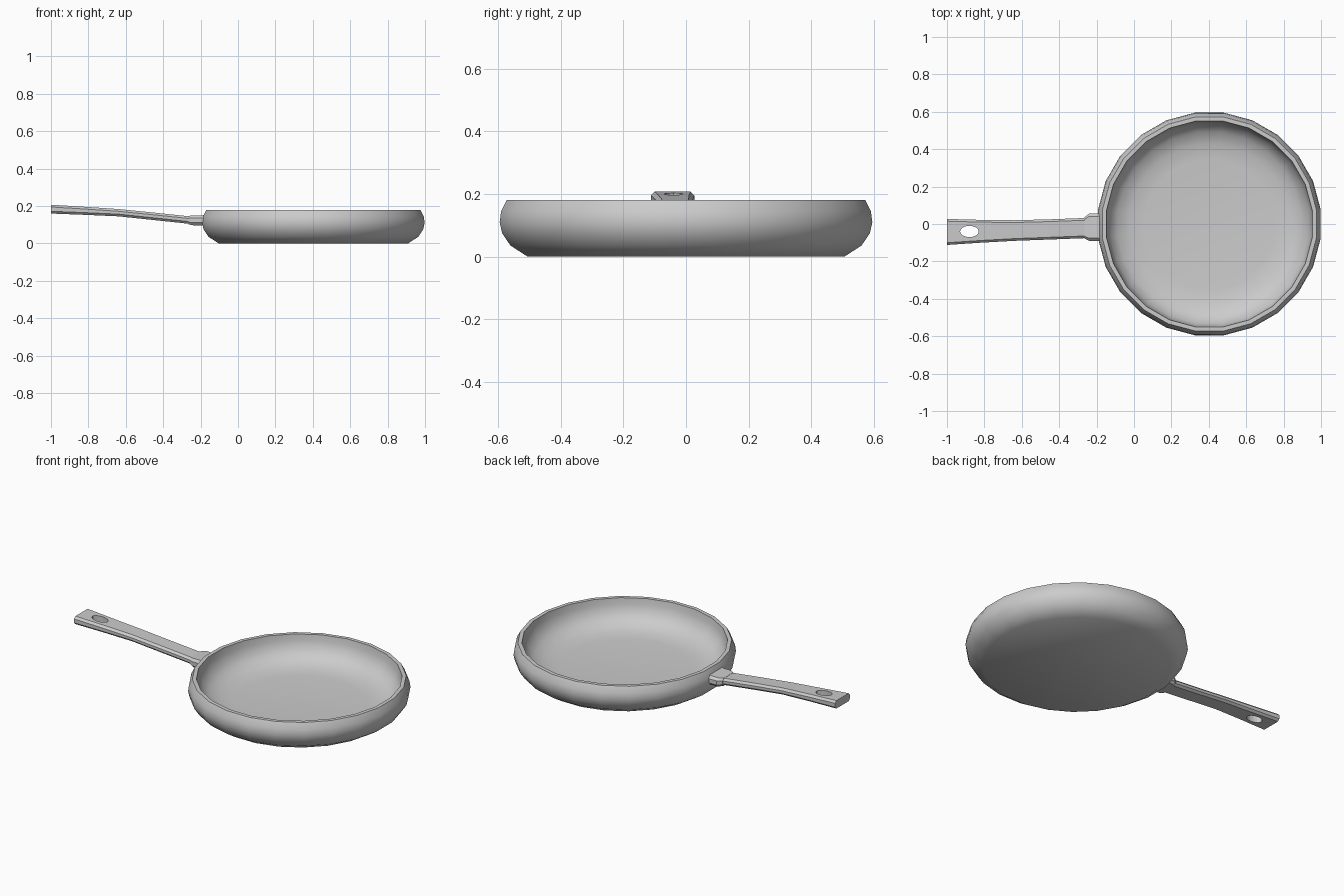
import bpy, bmesh, math

cube = bpy.data.objects.get("Cube")
if cube:
    bpy.data.objects.remove(cube, do_unlink=True)

metal = bpy.data.materials.new("grey metal")
metal.use_nodes = True
colour = (0.6, 0.6, 0.6, 1)
metal.diffuse_color = colour
metal.node_tree.nodes["Principled BSDF"].inputs["Base Color"].default_value = colour


def make_object(name, bm, angle):
    bmesh.ops.recalc_face_normals(bm, faces=bm.faces)
    mesh = bpy.data.meshes.new(name)
    bm.to_mesh(mesh)
    bm.free()
    obj = bpy.data.objects.new(name, mesh)
    bpy.context.collection.objects.link(obj)
    mesh.materials.append(metal)
    bpy.ops.object.select_all(action="DESELECT")
    obj.select_set(True)
    bpy.context.view_layer.objects.active = obj
    bpy.ops.object.shade_smooth_by_angle(angle=math.radians(angle))
    return obj


def loft(bm, rings):
    """Skin closed rings of points and cap both ends."""
    rows = [[bm.verts.new(p) for p in ring] for ring in rings]
    n = len(rows[0])
    for a, b in zip(rows, rows[1:]):
        for i in range(n):
            j = (i + 1) % n
            bm.faces.new((a[i], a[j], b[j], b[i]))
    bm.faces.new(rows[0])
    bm.faces.new(rows[-1])


# Pan body: outer wall, rim, inner wall and floor as (radius, height)
SIDES = 24
CENTRE = 0.403
profile = [(0.51, 0), (0.565, 0.035), (0.592, 0.075), (0.6, 0.11), (0.595, 0.145),
           (0.577, 0.18), (0.555, 0.18), (0.55, 0.145), (0.535, 0.1),
           (0.495, 0.062), (0.43, 0.038), (0.35, 0.03)]


def circle(radius, z):
    angles = [math.tau * (i + 0.5) / SIDES for i in range(SIDES)]
    return [(CENTRE + radius * math.cos(a), radius * math.sin(a), z) for a in angles]


bm = bmesh.new()
loft(bm, [circle(r, z) for r, z in profile])
make_object("pan_body", bm, 35)


# Handle and collar: chamfered cross-sections along x
def section(x, y0, y1, z0, z1, c):
    return [(x, y0 + c, z0), (x, y1 - c, z0), (x, y1, z0 + c), (x, y1, z1 - c),
            (x, y1 - c, z1), (x, y0 + c, z1), (x, y0, z1 - c), (x, y0, z0 + c)]


bm = bmesh.new()
loft(bm, [section(*s) for s in (
    (-1.0, -0.112, 0.027, 0.16, 0.207, 0.012),
    (-0.82, -0.1, 0.022, 0.153, 0.196, 0.012),
    (-0.64, -0.09, 0.02, 0.145, 0.184, 0.012),
    (-0.45, -0.083, 0.025, 0.125, 0.165, 0.012),
    (-0.24, -0.075, 0.033, 0.103, 0.143, 0.012))])
handle = make_object("handle", bm, 30)

# Hanging hole cut through the handle end
bpy.ops.mesh.primitive_cylinder_add(vertices=16, radius=1, depth=0.3,
                                    location=(-0.88, -0.04, 0.18))
cutter = bpy.context.object
cutter.scale = (0.05, 0.03, 1)
cutter.hide_render = True
cut = handle.modifiers.new("hanging_hole", "BOOLEAN")
cut.operation = "DIFFERENCE"
cut.object = cutter
cut.solver = "EXACT"
bpy.context.view_layer.objects.active = handle
bpy.ops.object.modifier_apply(modifier=cut.name)
bpy.data.objects.remove(cutter, do_unlink=True)

# Collar joining the handle to the wall
bm = bmesh.new()
loft(bm, [section(*s) for s in (
    (-0.265, -0.078, 0.036, 0.102, 0.147, 0.012),
    (-0.24, -0.09, 0.055, 0.097, 0.15, 0.014),
    (-0.19, -0.09, 0.055, 0.097, 0.15, 0.014),
    (-0.165, -0.1, 0.065, 0.092, 0.155, 0.014))])
make_object("handle_collar", bm, 30)
